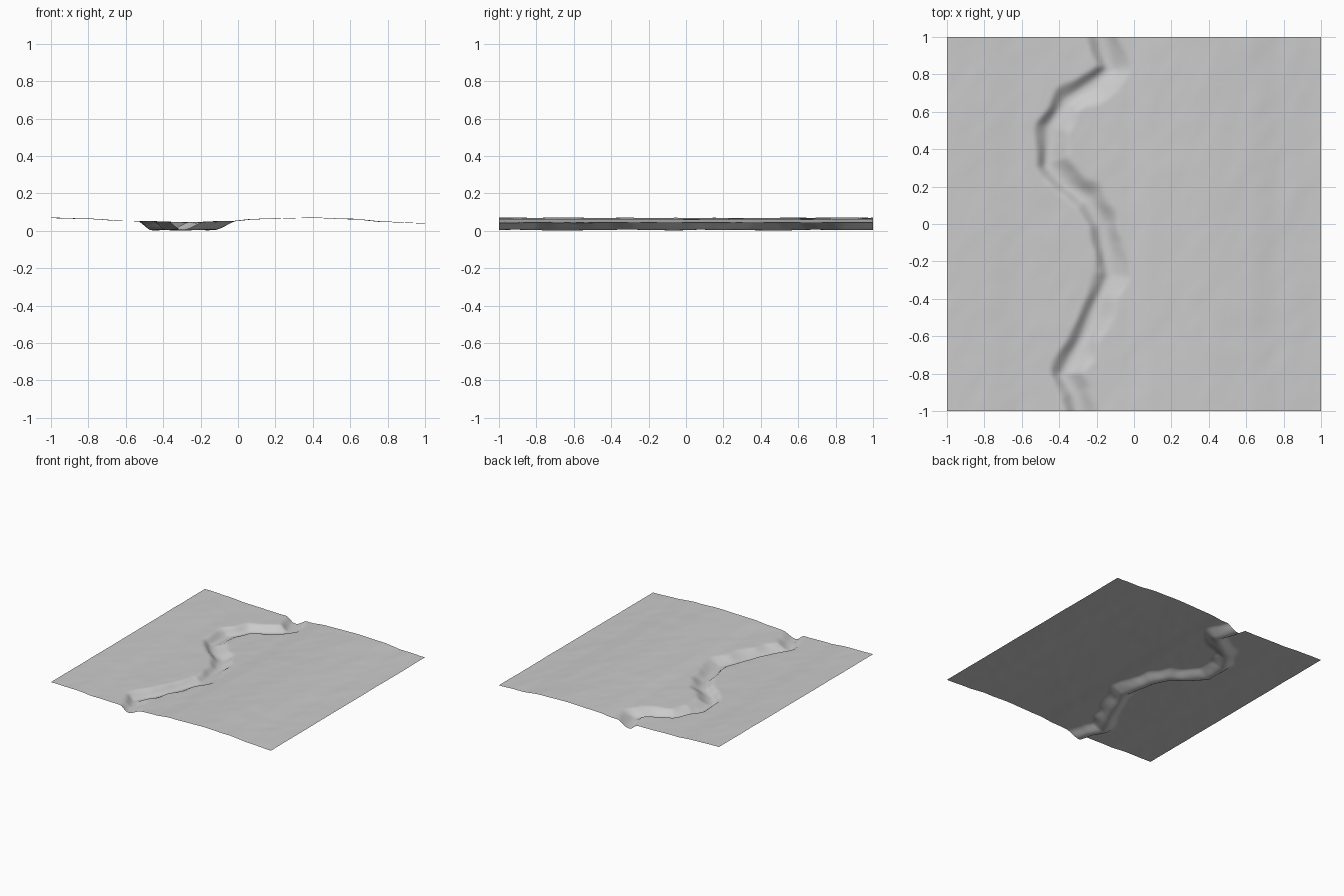
import bpy
import bmesh
from mathutils import Vector, noise
from mathutils.geometry import intersect_point_line

old = bpy.data.objects.get("Cube")
if old:
    bpy.data.objects.remove(old)

# Ground height across x, and the channel centre line (x, y)
GROUND = [(-1, .072), (-.8, .068), (-.6, .056), (-.25, .05), (-.05, .054), (.1, .067),
          (.4, .073), (.6, .067), (.8, .051), (1, .045)]
PATH = [(-.21, 1.1), (-.17, .95), (-.13, .83), (-.22, .75), (-.36, .66), (-.45, .52),
        (-.46, .32), (-.36, .21), (-.25, .13), (-.18, 0), (-.15, -.15), (-.13, -.27),
        (-.19, -.4), (-.26, -.58), (-.38, -.8), (-.32, -.9), (-.27, -1.1)]
PATH = [Vector((x, y, 0)) for x, y in PATH]


def smooth(t):
    t = min(max(t, 0), 1)
    return t * t * (3 - 2 * t)


def ground(x):
    for (x0, z0), (x1, z1) in zip(GROUND, GROUND[1:]):
        if x <= x1:
            break
    return z0 + (z1 - z0) * smooth((x - x0) / (x1 - x0))


def channel(p):
    """Distance to the centre line, and whether p lies on its +x side."""
    best, side = 9, 0
    for a, b in zip(PATH, PATH[1:]):
        q, t = intersect_point_line(p, a, b)
        q = a.lerp(b, min(max(t, 0), 1))
        d = (p - q).length
        if d < best:
            best, side = d, p.x - q.x
    return best, smooth(side / .04 + .5)


def height(x, y):
    p = Vector((x, y, 0))
    # Slanted ripples in the ground
    ripple = noise.noise(Vector((x * 5 - y * 2, y * 2.5, 3)))
    ripple += .5 * noise.noise(Vector((x * 12 - y * 4, y * 8, 7)))
    z = ground(x) + .0025 * ripple
    # Steep left bank, gentler right bank
    d, right = channel(p)
    wobble = 1 + .3 * noise.noise(p * 9)
    bank = (.07 + .035 * right) * wobble
    cut = 1 - smooth((d - .006) / bank)
    floor = .008 + .005 * noise.noise(p * 5)
    return z + (floor - z) * cut


# Terrain sheet
bm = bmesh.new()
bmesh.ops.create_grid(bm, x_segments=140, y_segments=140, size=1)
for v in bm.verts:
    v.co.z = height(v.co.x, v.co.y)
low = min(v.co.z for v in bm.verts)
for v in bm.verts:
    v.co.z -= low
for f in bm.faces:
    f.smooth = True
mesh = bpy.data.meshes.new("terrain")
bm.to_mesh(mesh)
bm.free()
terrain = bpy.data.objects.new("terrain", mesh)
bpy.context.collection.objects.link(terrain)

# Plain grey ground
mat = bpy.data.materials.new("light grey")
mat.use_nodes = True
grey = (.6, .6, .6, 1)
mat.diffuse_color = grey
mat.node_tree.nodes["Principled BSDF"].inputs["Base Color"].default_value = grey
mesh.materials.append(mat)
